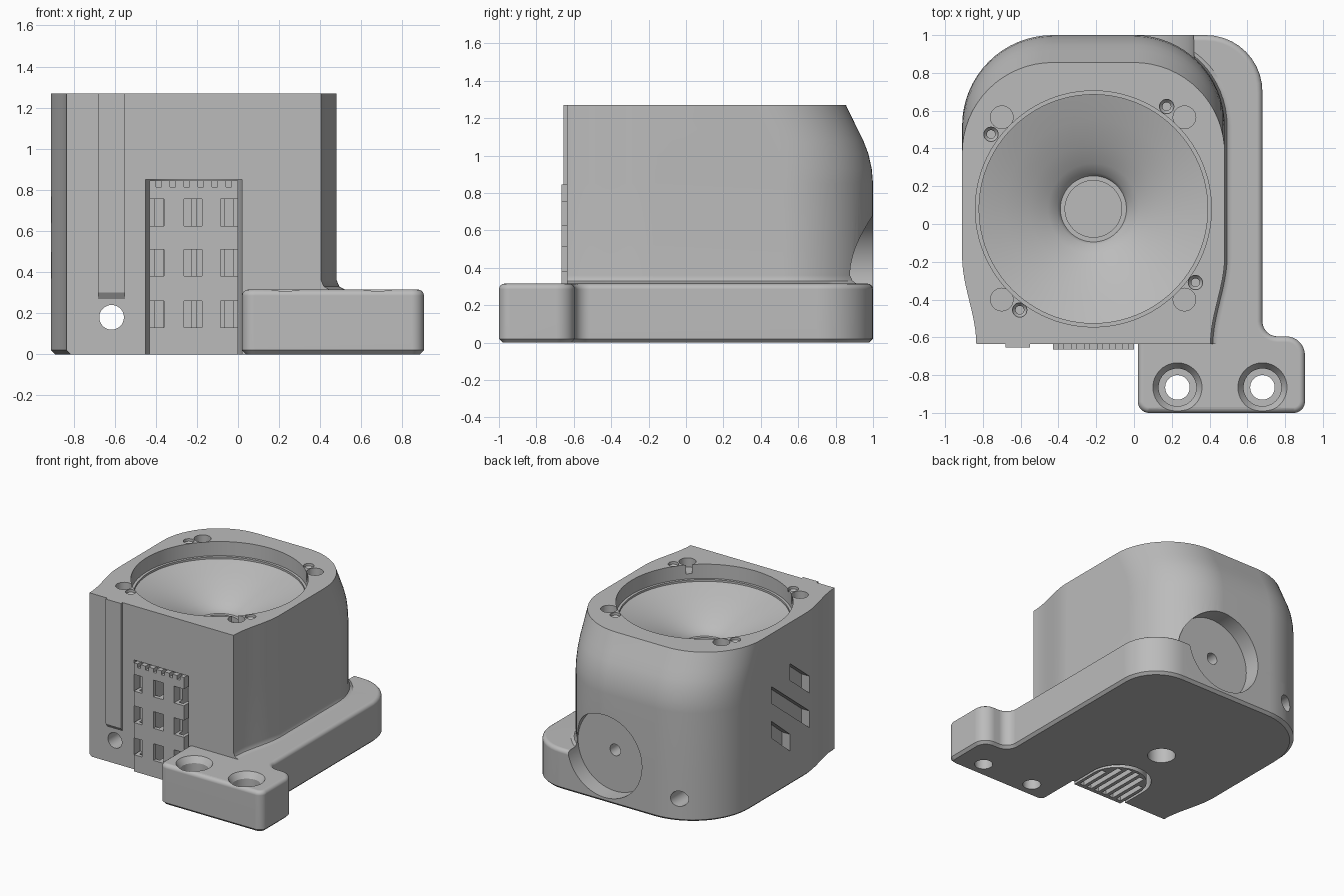
import bpy, bmesh, math
from mathutils import Vector

cube = bpy.data.objects.get("Cube")
if cube:
    bpy.data.objects.remove(cube, do_unlink=True)

grey = bpy.data.materials.new("plain_grey")
grey.use_nodes = True
grey.diffuse_color = (0.5, 0.5, 0.5, 1)
grey.node_tree.nodes["Principled BSDF"].inputs["Base Color"].default_value = (0.5, 0.5, 0.5, 1)

CX = -0.215          # middle of the housing
TOP = 1.27
BASE_TOP = 0.315


def loft(name, rings, axis="z"):
    """Skin a stack of (outline, height) rings along an axis and cap both ends."""
    place = {"z": lambda a, b, c: (a, b, c),
             "y": lambda a, b, c: (a, c, b),
             "x": lambda a, b, c: (c, a, b)}[axis]
    bm = bmesh.new()
    rows = [[bm.verts.new(place(a, b, h)) for a, b in pts] for pts, h in rings]
    n = len(rows[0])
    for low, high in zip(rows, rows[1:]):
        for i in range(n):
            j = (i + 1) % n
            bm.faces.new((low[i], low[j], high[j], high[i]))
    bm.faces.new(rows[0][::-1])
    bm.faces.new(rows[-1])
    bmesh.ops.recalc_face_normals(bm, faces=bm.faces)
    mesh = bpy.data.meshes.new(name)
    bm.to_mesh(mesh)
    bm.free()
    mesh.materials.append(grey)
    ob = bpy.data.objects.new(name, mesh)
    bpy.context.collection.objects.link(ob)
    return ob


def prism(name, pts, lo, hi, axis="z"):
    return loft(name, [(pts, lo), (pts, hi)], axis)


def rect(x0, x1, y0, y1):
    return [(x0, y0), (x1, y0), (x1, y1), (x0, y1)]


def circle(x, y, r, n=32):
    return [(x + r * math.cos(math.tau * i / n), y + r * math.sin(math.tau * i / n)) for i in range(n)]


def lathe(name, x, y, profile, n=32):
    return loft(name, [(circle(x, y, r, n), z) for r, z in profile])


def arch(half, cy, front):
    """Rectangle with a half-round rear end."""
    arc = [(CX + half * math.cos(math.pi * i / 24), cy + half * math.sin(math.pi * i / 24)) for i in range(25)]
    return [(CX - half, front), (CX + half, front)] + arc


def rounded(corners, steps=10):
    """Round each (x, y, radius) corner of a right-angled outline."""
    out = []
    for i, (x, y, r) in enumerate(corners):
        p = Vector((x, y))
        if not r:
            out.append((x, y))
            continue
        a = (Vector(corners[i - 1][:2]) - p).normalized()
        b = (Vector(corners[(i + 1) % len(corners)][:2]) - p).normalized()
        for k in range(steps + 1):
            t = math.pi / 2 * k / steps
            q = p + (a + b) * r - b * r * math.cos(t) - a * r * math.sin(t)
            out.append((q.x, q.y))
    return out


def combine(ob, cutters, operation="DIFFERENCE"):
    """Apply booleans, then drop the helper solids."""
    for c in cutters:
        c.hide_render = True
        m = ob.modifiers.new("bool", "BOOLEAN")
        m.operation, m.object, m.solver = operation, c, "EXACT"
    graph = bpy.context.evaluated_depsgraph_get()
    mesh = bpy.data.meshes.new_from_object(ob.evaluated_get(graph))
    ob.modifiers.clear()
    ob.data = mesh
    for c in cutters:
        bpy.data.objects.remove(c, do_unlink=True)


def finish(ob):
    bpy.ops.object.select_all(action="DESELECT")
    ob.select_set(True)
    bpy.context.view_layer.objects.active = ob
    bpy.ops.object.shade_smooth_by_angle(angle=math.radians(32))
    ob.modifiers.new("normals", "WEIGHTED_NORMAL").keep_sharp = True


# Housing: narrow front, flowing sides, big rear corners, rear leaning in at the top
def outline(back, inset=0, flare=0):
    half, r = 0.695 - inset, 0.48
    side = []
    for i in range(13):
        t = i / 12
        side.append((0.62 - inset + 0.075 * t * t * (3 - 2 * t), -0.635 + 0.46 * t))
    for i in range(17):
        a = math.pi / 2 * i / 16
        side.append((half - r + r * math.cos(a), back - r + r * math.sin(a)))
    return [(CX + x + flare, y) for x, y in side] + [(CX - x, y) for x, y in reversed(side)]


rings = [(outline(0.98, 0.02, 0.04), 0), (outline(1, 0, 0.04), 0.02), (outline(1, 0, 0.04), BASE_TOP),
         (outline(1, 0, 0.013), 0.33), (outline(1), 0.36)]
for z, back in ((0.85, 1), (0.93, 0.993), (1.01, 0.975), (1.08, 0.948), (1.14, 0.918), (TOP, 0.855)):
    rings.append((outline(back), z))
housing = loft("housing", rings)

# Mounting flange: side strip with a forward foot, softened top and chamfered bottom
flange = prism("flange", rounded([(0.02, -1, 0.06), (0.905, -1, 0.06), (0.905, -0.595, 0.1),
                                  (0.68, -0.595, 0.08), (0.68, 1, 0.3), (0.02, 1, 0)]), 0, BASE_TOP)
bm = bmesh.new()
bm.from_mesh(flange.data)
for up, size, seg in ((True, 0.03, 4), (False, 0.02, 1)):
    rim = [e for e in bm.edges if all((v.co.z > 0.2) == up for v in e.verts)
           and abs(e.verts[0].co.z - e.verts[1].co.z) < 1e-5]
    bmesh.ops.bevel(bm, geom=rim, offset=size, segments=seg, profile=0.5, affect="EDGES")
bm.to_mesh(flange.data)
bm.free()
combine(housing, [flange], "UNION")

cuts = []
# Horn with a stepped rim and a small throat
cuts.append(lathe("horn_cut", CX, 0.08, [(0.15, 0.88), (0.15, 0.92), (0.175, 0.92), (0.19, 0.95), (0.24, 0.99),
                                         (0.34, 1.045), (0.47, 1.1), (0.605, 1.145), (0.605, 1.16),
                                         (0.625, 1.16), (0.625, 1.4)], 96))
# Magnet pockets and screw holes around the horn
for x in (-0.7, 0.267):
    for y in (-0.4, 0.565):
        cuts.append(lathe("pocket_cut", x, y, [(0.06, TOP - 0.07), (0.06, 1.4)]))
for x, y in ((0.173, 0.622), (-0.757, 0.475), (-0.605, -0.455), (0.325, -0.31)):
    cuts.append(lathe("screw_cut", x, y, [(0.022, 1.05), (0.022, TOP - 0.04), (0.038, TOP - 0.02), (0.038, 1.4)], 24))
# Counterbored foot holes
for x in (0.23, 0.68):
    cuts.append(lathe("bolt_cut", x, -0.865, [(0.065, -0.1), (0.065, 0.18), (0.1, 0.18), (0.1, 0.27),
                                              (0.13, BASE_TOP), (0.13, 0.5)], 40))
# Round rear recess with its central screw hole
cuts.append(prism("recess_cut", circle(0, 0.36, 0.32, 72), 0.87, 1.2, "y"))
cuts.append(prism("recess_screw_cut", circle(0, 0.36, 0.045), 0.68, 0.9, "y"))
# Cable hole from front to rear, blind hole underneath
cuts.append(prism("cable_cut", circle(-0.615, 0.18, 0.06), -1.2, 1.2, "y"))
cuts.append(lathe("bottom_cut", CX, 0.05, [(0.1, -0.1), (0.1, 0.14)]))
# Connector bay open to the front and underneath
cuts.append(prism("bay_cut", arch(0.235, -0.43, -0.8), -0.1, 0.85))
# Three slanting grooves in the -x side
for y0, y1, z0, z1 in ((-0.22, 0.02, 0.63, 0.82), (-0.22, 0.25, 0.36, 0.73), (0.02, 0.25, 0.27, 0.46)):
    cuts.append(prism("groove_cut", [(y0, z0), (y1, z1), (y1, z1 + 0.13), (y0, z0 + 0.13)], -1.1, -0.84, "x"))
combine(housing, cuts)
finish(housing)

# Raised rail on the front with a sloping lower end
rail = prism("front_rail", [(-0.635, 0.27), (-0.655, 0.3), (-0.655, TOP), (-0.635, TOP)], -0.68, -0.55, "x")
finish(rail)

# Ribbed insert filling the bay, with a windowed front
insert = prism("ribbed_insert", arch(0.215, -0.45, -0.665), 0, 0.845)
cuts = []
for i in range(6):
    dx = (i - 2.5) * 0.068
    x = CX + dx
    rear = -0.45 + math.sqrt(0.04 - (abs(dx) + 0.02) ** 2)
    cuts.append(prism("channel_cut", rect(x - 0.02, x + 0.02, -0.635, rear), -0.1, 0.79))
    cuts.append(prism("notch_cut", rect(x - 0.013, x + 0.013, -0.7, -0.61), 0.815, 0.9))
for x0, x1 in ((-0.5, -0.36), (-0.262, -0.175), (-0.085, 0.1)):
    for z in (0.13, 0.38, 0.625):
        cuts.append(prism("window_cut", rect(x0, x1, z, z + 0.13), -0.7, -0.59, "y"))
combine(insert, cuts)
finish(insert)
